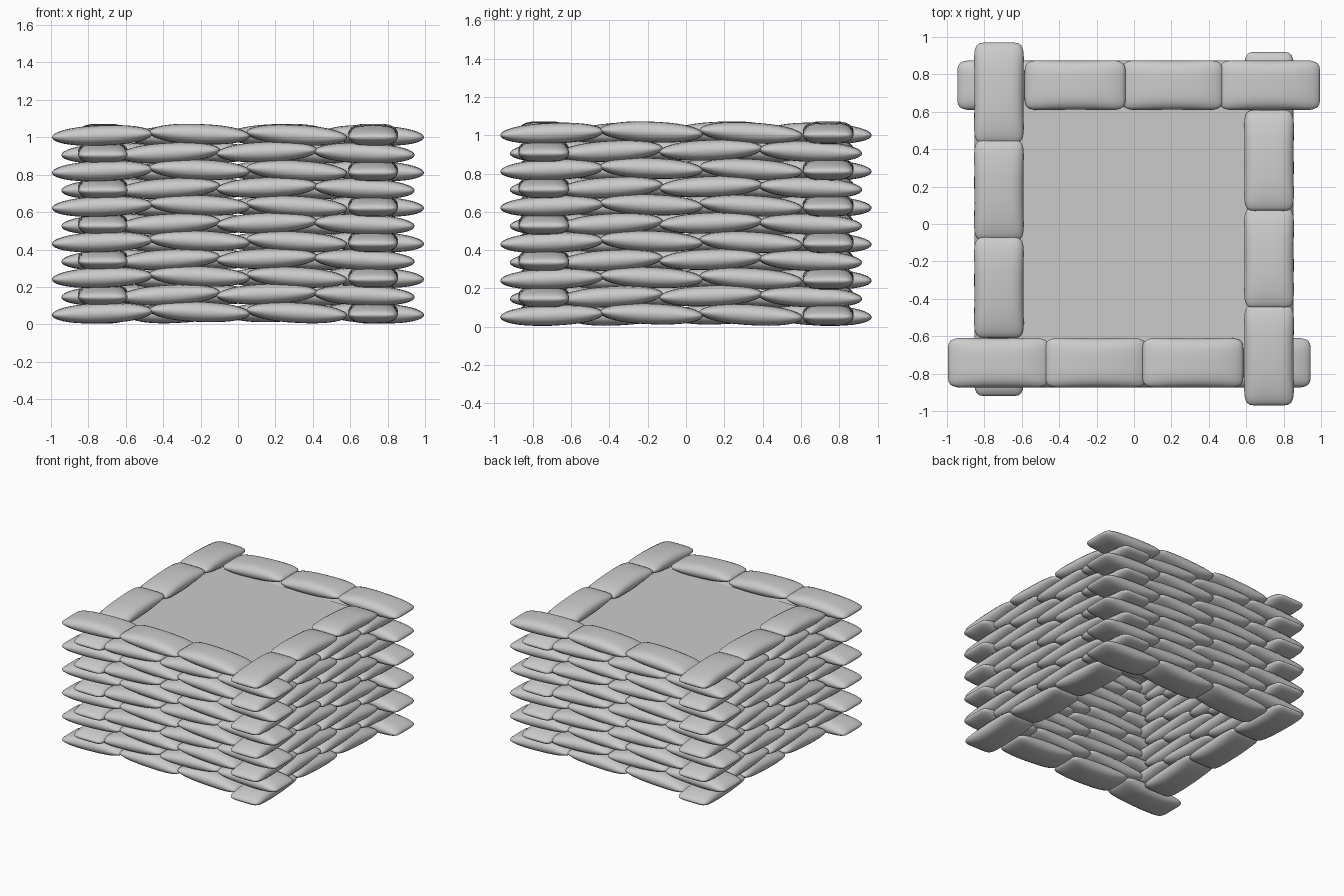
import bpy, math
from mathutils import Matrix, Vector

if "Cube" in bpy.data.objects:
    bpy.data.objects.remove(bpy.data.objects["Cube"])

L, W, H = 0.27, 0.135, 0.054      # half length, width, thickness of a bag
NU, NV = 18, 12


def bag_mesh():
    """Pillow shape: two domed grids sharing a rim, with softened corners."""
    verts, faces, index = [], [], {}
    for side in (1, -1):
        for i in range(NU + 1):
            for j in range(NV + 1):
                rim = i in (0, NU) or j in (0, NV)
                if rim and side == -1:
                    index[side, i, j] = index[1, i, j]
                    continue
                u = math.sin(math.pi * (i / NU - 0.5))
                v = math.sin(math.pi * (j / NV - 0.5))
                t = 0 if rim else math.sqrt((1 - abs(u) ** 2.3) * (1 - v ** 4))
                x = L * u * (1 - 0.06 * v ** 10)
                y = W * v * (1 - 0.03 * (1 - u * u) - 0.12 * u ** 12)
                index[side, i, j] = len(verts)
                verts.append((x, y, side * H * t))
        for i in range(NU):
            for j in range(NV):
                q = [index[side, a, b] for a, b in
                     ((i, j), (i + 1, j), (i + 1, j + 1), (i, j + 1))]
                faces.append(q if side == 1 else q[::-1])
    me = bpy.data.meshes.new("sandbag")
    me.from_pydata(verts, [], faces)
    me.shade_smooth()
    return me


bag = bag_mesh()
tilts = (2.2, -2.2, -3.2)
lifts = (0.0, 0.007, 0.002)
names = ("front", "right", "back", "left")

# Eleven courses laid in a pinwheel, its direction reversing each course
for layer in range(11):
    z = 0.06 + 0.095 * layer
    flip = layer % 2
    for k, name in enumerate(names):
        offset, start = ((0.742, 0.995), (0.722, 0.97))[k % 2]
        start -= 0.05 * flip
        sign = -1 if flip else 1
        for n in range(3):
            along = sign * (-start + L + 0.52 * n)
            turn = Matrix.Rotation(k * math.pi / 2, 4, 'Z')
            pos = turn @ Vector((along, -offset, z + lifts[n]))
            yaw = k * math.pi / 2 + flip * math.pi
            ob = bpy.data.objects.new(f"{name}_sandbag_{layer}_{n}", bag)
            ob.matrix_world = (Matrix.Translation(pos)
                               @ Matrix.Rotation(yaw, 4, 'Z')
                               @ Matrix.Rotation(-math.radians(tilts[n]), 4, 'Y'))
            bpy.context.collection.objects.link(ob)

# Flat cover closing the top of the ring
bpy.ops.mesh.primitive_plane_add(size=1.3, location=(0, 0, 0.97))
bpy.context.object.name = "top_cover"
